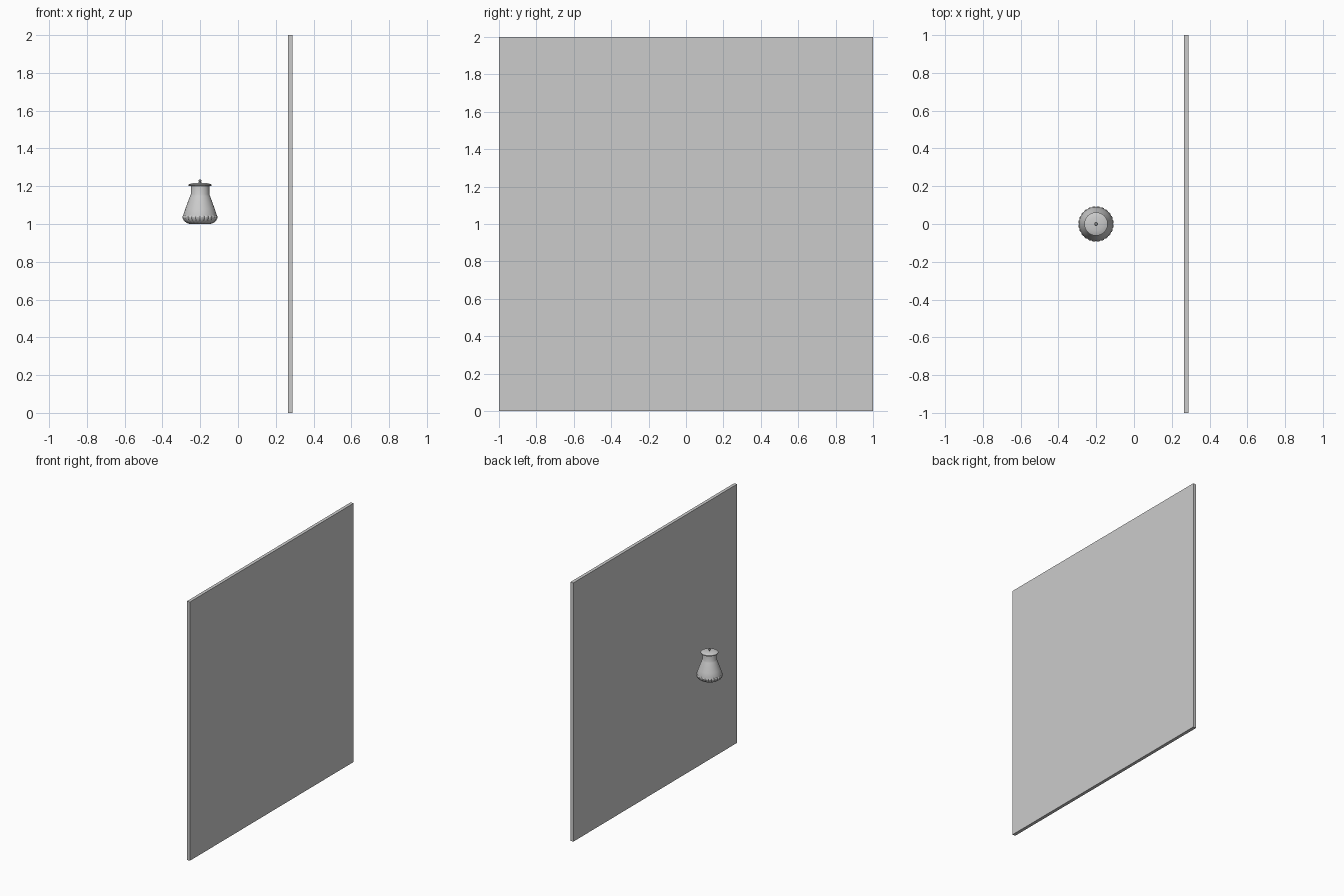
import bpy, bmesh, math

if "Cube" in bpy.data.objects:
    bpy.data.objects.remove(bpy.data.objects["Cube"])

CX = -0.201  # jar axis


def lathe(name, profile, steps=48, lobes=0, depth=0.0):
    """Revolve (radius, z) points; optional lobes pinch the radius into flutes."""
    bm = bmesh.new()
    rings = []
    for r, z in profile:
        if r == 0:
            rings.append([bm.verts.new((0, 0, z))] * steps)
            continue
        ring = []
        for i in range(steps):
            a = 2 * math.pi * i / steps
            k = 1 - depth * (1 - abs(math.sin(a * lobes / 2))) if lobes else 1
            ring.append(bm.verts.new((r * k * math.cos(a), r * k * math.sin(a), z)))
        rings.append(ring)
    for lo, hi in zip(rings, rings[1:]):
        for i in range(steps):
            j = (i + 1) % steps
            quad = list(dict.fromkeys((lo[i], lo[j], hi[j], hi[i])))
            bm.faces.new(quad)
    bmesh.ops.recalc_face_normals(bm, faces=bm.faces)
    me = bpy.data.meshes.new(name)
    bm.to_mesh(me)
    bm.free()
    ob = bpy.data.objects.new(name, me)
    ob.location.x = CX
    bpy.context.collection.objects.link(ob)
    bpy.ops.object.select_all(action='DESELECT')
    ob.select_set(True)
    bpy.context.view_layer.objects.active = ob
    bpy.ops.object.shade_smooth_by_angle(angle=math.radians(30))
    return ob


# Tall thin wall panel
bpy.ops.mesh.primitive_cube_add(size=1, location=(0.276, 0, 1))
panel = bpy.context.object
panel.name = "wall_panel"
panel.scale = (0.025, 2, 2)
bpy.ops.object.transform_apply(location=False, rotation=False, scale=True)

# Fluted rounded base of the jar
lathe("jar_base", [(0, 1.0), (0.055, 1.0), (0.072, 1.006), (0.085, 1.016),
                   (0.092, 1.028), (0.094, 1.036), (0.091, 1.045), (0, 1.045)],
      steps=144, lobes=24, depth=0.04)

# Conical body, shoulder and straight neck
lathe("jar_body", [(0, 1.04), (0.089, 1.04), (0.089, 1.046), (0.078, 1.08),
                   (0.064, 1.118), (0.053, 1.148), (0.049, 1.157),
                   (0.049, 1.204), (0, 1.204)])

# Lid with a slight dome
lathe("lid", [(0, 1.2), (0.056, 1.2), (0.062, 1.203), (0.062, 1.209),
              (0.056, 1.212), (0.035, 1.217), (0, 1.219)])

# Small knob
lathe("lid_knob", [(0, 1.215), (0.004, 1.215), (0.004, 1.222), (0.008, 1.226),
                   (0.008, 1.231), (0.005, 1.235), (0, 1.236)], steps=16)
